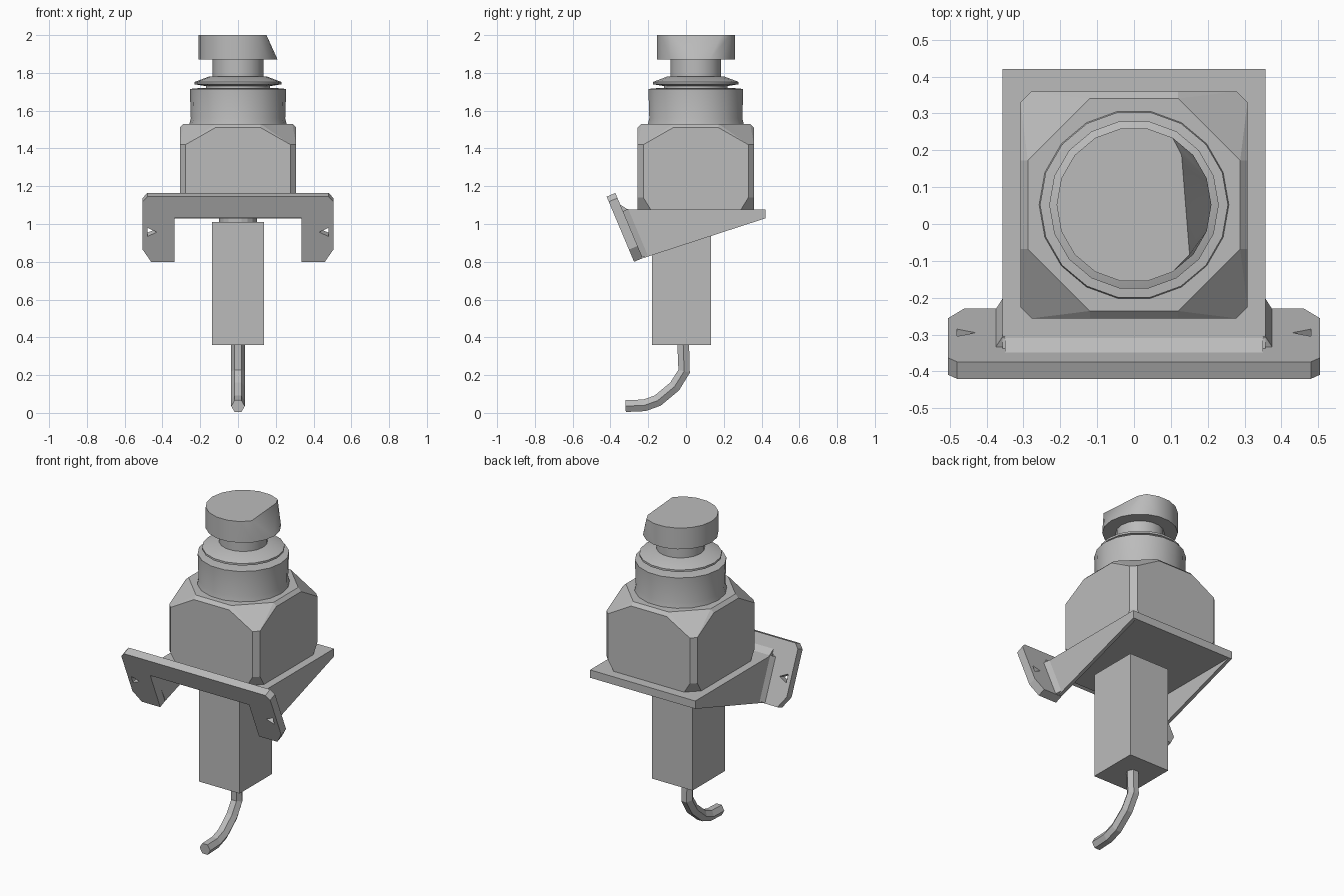
import bpy, bmesh, math
from mathutils import Vector

if "Cube" in bpy.data.objects:
    bpy.data.objects.remove(bpy.data.objects["Cube"], do_unlink=True)

grey = bpy.data.materials.new("plain grey")
grey.use_nodes = True
colour = (0.5, 0.5, 0.5, 1)
grey.diffuse_color = colour
grey.node_tree.nodes["Principled BSDF"].inputs["Base Color"].default_value = colour

AXIS_Y = 0.052   # the button axis
SIDES = 18


def finish(name, bm, smooth=False):
    bmesh.ops.recalc_face_normals(bm, faces=bm.faces[:])
    mesh = bpy.data.meshes.new(name)
    bm.to_mesh(mesh)
    bm.free()
    mesh.materials.append(grey)
    obj = bpy.data.objects.new(name, mesh)
    bpy.context.collection.objects.link(obj)
    if smooth:
        bpy.ops.object.select_all(action='DESELECT')
        obj.select_set(True)
        bpy.context.view_layer.objects.active = obj
        bpy.ops.object.shade_smooth_by_angle(angle=math.radians(30))
    return obj


def prism(name, points, along):
    """Extrude a closed outline along a vector."""
    bm = bmesh.new()
    face = bm.faces.new([bm.verts.new(p) for p in points])
    ext = bmesh.ops.extrude_face_region(bm, geom=[face], use_keep_orig=True)
    moved = [g for g in ext["geom"] if isinstance(g, bmesh.types.BMVert)]
    bmesh.ops.translate(bm, verts=moved, vec=along)
    return finish(name, bm)


def hull(name, points, smooth=False):
    bm = bmesh.new()
    for p in points:
        bm.verts.new(p)
    res = bmesh.ops.convex_hull(bm, input=bm.verts[:])
    loose = [v for v in bm.verts if not v.link_faces]
    bmesh.ops.delete(bm, geom=loose, context='VERTS')
    bmesh.ops.dissolve_limit(bm, angle_limit=0.02, verts=bm.verts[:], edges=bm.edges[:])
    return finish(name, bm, smooth)


def circle(radius, z, y=AXIS_Y):
    return [Vector((radius * math.cos(a), y + radius * math.sin(a), z))
            for a in (math.tau * i / SIDES for i in range(SIDES))]


def lathe(name, profile):
    """Capped stack of rings given as (radius, height)."""
    bm = bmesh.new()
    rings = [[bm.verts.new(p) for p in circle(r, z)] for r, z in profile]
    for low, high in zip(rings, rings[1:]):
        for i in range(SIDES):
            j = (i + 1) % SIDES
            bm.faces.new((low[i], low[j], high[j], high[i]))
    bm.faces.new(rings[0])
    bm.faces.new(rings[-1])
    return finish(name, bm, True)


# Button cap with one sloping flat on its left side
top = circle(0.21, 2.0)
for p in top:
    p.x = min(p.x, 0.14 - 0.08 * (p.y - AXIS_Y))
hull("button_cap", circle(0.21, 1.87) + top, True)

# Stem, skirt and collar
lathe("button_stem", [(0.135, 1.76), (0.135, 1.88)])
lathe("button_skirt", [(0.17, 1.70), (0.17, 1.73), (0.23, 1.74), (0.23, 1.752), (0.15, 1.782)])
lathe("collar", [(0.265, 1.50), (0.25, 1.56), (0.255, 1.715), (0.2, 1.72)])

# Housing with sliced corners
W = 0.308
corner = [(0.12, 1.53), (W - 0.03, 1.42), (W - 0.03, 1.14), (W - 0.07, 1.075)]
housing = []
for sx in (-1, 1):
    for sy in (-1, 1):
        for c, z in corner:
            inset = 0.02 if z > 1.5 else 0
            housing.append((sx * c, AXIS_Y + sy * (W - inset), z))
            housing.append((sx * (W - inset), AXIS_Y + sy * c, z))
            if inset:
                housing.append((sx * c, AXIS_Y + sy * W, z - 0.02))
                housing.append((sx * W, AXIS_Y + sy * c, z - 0.02))
hull("housing", housing)

# Bracket top plate
prism("bracket_plate",
      [(-0.357, -0.345, 1.03), (0.357, -0.345, 1.03), (0.357, 0.42, 1.03), (-0.357, 0.42, 1.03)],
      (0, 0, 0.048))

# Tilted front flange, drawn in its own plane
ORIGIN = Vector((0, -0.275, 0.80))
UP = Vector((0, -0.388, 0.922))
BACK = Vector((0, 0.922, 0.388))


def on_flange(x, v, w=0.0):
    return ORIGIN + Vector((x, 0, 0)) + UP * v + BACK * w


half = [(0.335, 0.25), (0.335, 0), (0.46, 0), (0.505, 0.07), (0.505, 0.345), (0.48, 0.374)]
outline = half + [(-x, v) for x, v in reversed(half)]
flange = prism("bracket_flange", [on_flange(x, v) for x, v in outline], BACK * 0.05)

# Triangular screw holes through the flange
for s in (-1, 1):
    hole = [(s * 0.43, 0.17), (s * 0.48, 0.195), (s * 0.48, 0.145)]
    cutter = prism("hole_cutter", [on_flange(x, v, -0.05) for x, v in hole], BACK * 0.15)
    cutter.hide_render = True
    mod = flange.modifiers.new("hole", 'BOOLEAN')
    mod.operation = 'DIFFERENCE'
    mod.solver = 'EXACT'
    mod.object = cutter
    bpy.ops.object.select_all(action='DESELECT')
    bpy.context.view_layer.objects.active = flange
    flange.select_set(True)
    bpy.ops.object.modifier_apply(modifier=mod.name)
    bpy.data.objects.remove(cutter, do_unlink=True)

# Side gussets and the bends joining them to the flange
web = [(-0.345, 1.078), (0.42, 1.078), (0.42, 1.03), (-0.225, 0.82)]
for s, side in ((-1, "right"), (1, "left")):
    prism(side + "_gusset", [(s * 0.335, y, z) for y, z in web], (s * 0.022, 0, 0))
    bend = [(0.35, 0.05), (0.375, 0.05), (0.357, 0.08), (0.35, 0.08)]
    prism(side + "_bend", [on_flange(s * x, 0.005, w) for x, w in bend], UP * 0.265)
prism("top_bend", [(-0.35, -0.352, 1.105), (-0.35, -0.31, 1.078), (-0.35, -0.345, 1.07)], (0.7, 0, 0))

# Switch block below the plate, with its short neck
prism("switch_block",
      [(-0.137, -0.18, 0.36), (0.137, -0.18, 0.36), (0.137, 0.132, 0.36), (-0.137, 0.132, 0.36)],
      (0, 0, 0.65))
prism("switch_neck", circle(0.1, 1.0, -0.02), (0, 0, 0.04))

# Bent cable tail
path = [(-0.015, 0.37), (-0.01, 0.22), (-0.06, 0.14), (-0.15, 0.065), (-0.22, 0.04), (-0.32, 0.036)]
curve = bpy.data.curves.new("cable", 'CURVE')
curve.dimensions = '3D'
curve.bevel_depth = 0.036
curve.bevel_resolution = 1
curve.use_fill_caps = True
spline = curve.splines.new('POLY')
spline.points.add(len(path) - 1)
for point, (y, z) in zip(spline.points, path):
    point.co = (0, y, z, 1)
curve.materials.append(grey)
cable = bpy.data.objects.new("cable", curve)
bpy.context.collection.objects.link(cable)
bpy.ops.object.select_all(action='DESELECT')
cable.select_set(True)
bpy.context.view_layer.objects.active = cable
bpy.ops.object.convert(target='MESH')
bpy.ops.object.shade_flat()
